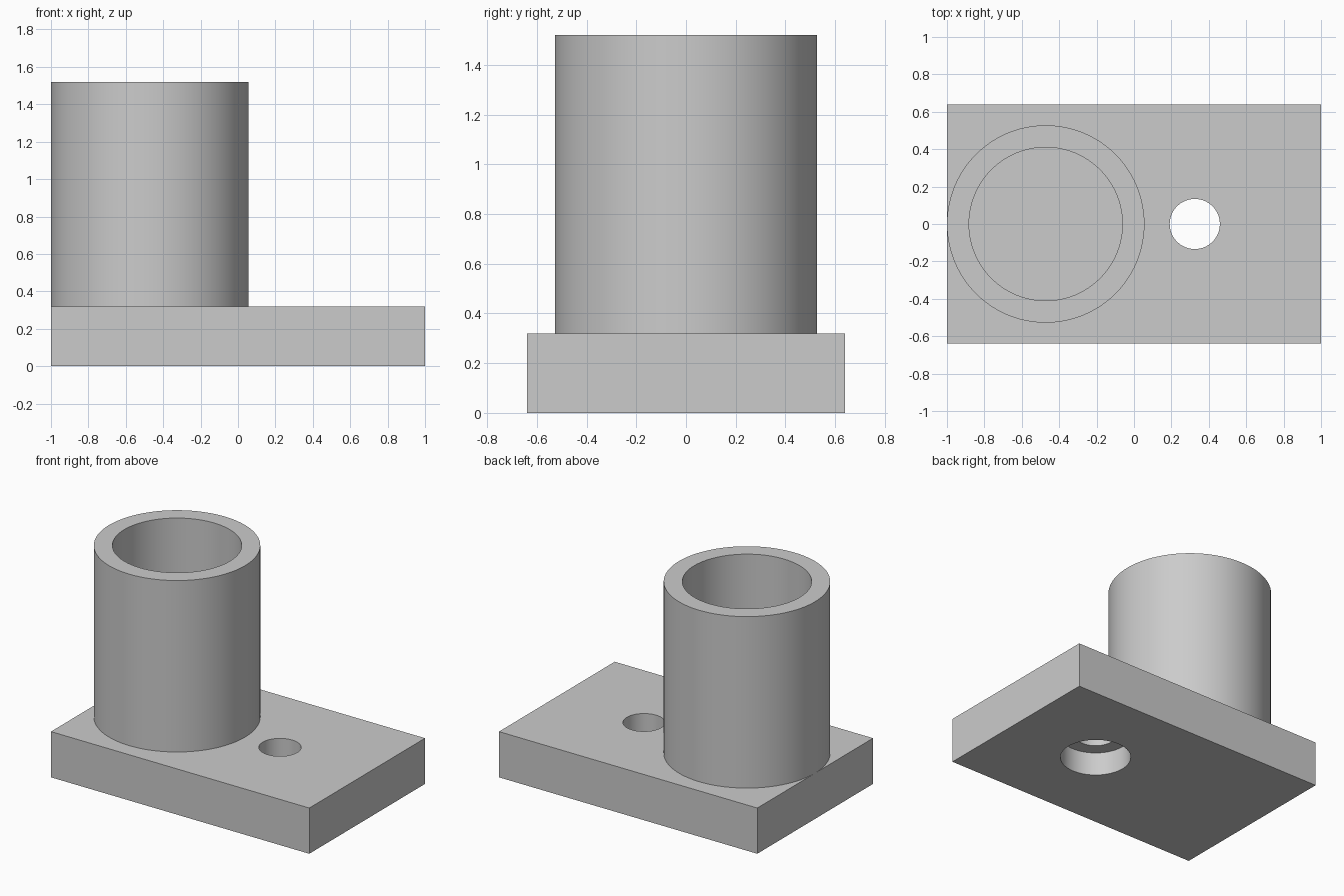
import bpy, math

cube = bpy.data.objects.get("Cube")
if cube:
    bpy.data.objects.remove(cube, do_unlink=True)

PLATE_Y, PLATE_Z = 1.28, 0.32
TUBE_X, TUBE_R, BORE_R, TUBE_TOP = -0.472, 0.528, 0.41, 1.52
HOLE_X, HOLE_R, RECESS_R, RECESS_Z = 0.325, 0.134, 0.228, 0.165

grey = bpy.data.materials.new("plain grey")
grey.use_nodes = True
colour = (0.6, 0.6, 0.6, 1)
grey.diffuse_color = colour
grey.node_tree.nodes["Principled BSDF"].inputs["Base Color"].default_value = colour


def cylinder(name, x, radius, bottom, top):
    bpy.ops.mesh.primitive_cylinder_add(
        vertices=96, radius=radius, depth=top - bottom,
        location=(x, 0, (bottom + top) / 2))
    obj = bpy.context.object
    obj.name = name
    return obj


def cut(target, cutter):
    mod = target.modifiers.new("cut", "BOOLEAN")
    mod.operation = "DIFFERENCE"
    mod.solver = "EXACT"
    mod.object = cutter
    bpy.context.view_layer.objects.active = target
    bpy.ops.object.modifier_apply(modifier=mod.name)
    bpy.data.objects.remove(cutter, do_unlink=True)


def finish(obj):
    obj.data.materials.clear()
    obj.data.materials.append(grey)
    bpy.ops.object.select_all(action="DESELECT")
    obj.select_set(True)
    bpy.context.view_layer.objects.active = obj
    bpy.ops.object.shade_smooth_by_angle(angle=math.radians(30))


# Base plate with a through hole, widened from below
bpy.ops.mesh.primitive_cube_add(size=1, location=(0, 0, PLATE_Z / 2))
plate = bpy.context.object
plate.name = "base_plate"
plate.scale = (2, PLATE_Y, PLATE_Z)
bpy.ops.object.transform_apply(location=False, rotation=False, scale=True)
cut(plate, cylinder("bolt_hole_cutter", HOLE_X, HOLE_R, -0.1, PLATE_Z + 0.1))
cut(plate, cylinder("recess_cutter", HOLE_X, RECESS_R, -0.1, RECESS_Z))
finish(plate)

# Upright tube, open at the top and closed by the plate
tube = cylinder("upright_tube", TUBE_X, TUBE_R, PLATE_Z, TUBE_TOP)
cut(tube, cylinder("bore_cutter", TUBE_X, BORE_R, PLATE_Z - 0.1, TUBE_TOP + 0.1))
finish(tube)
